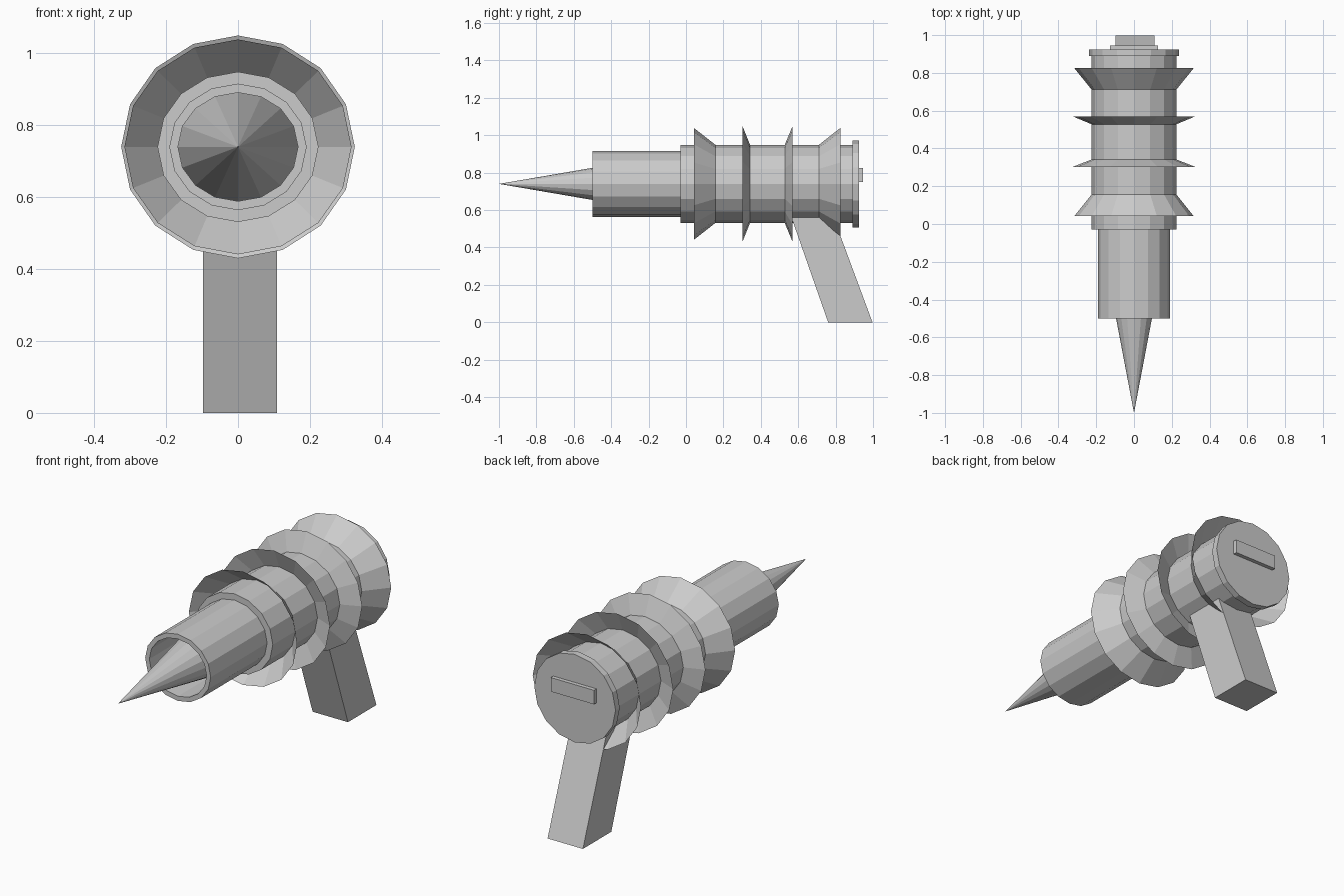
import bpy, bmesh, math

if "Cube" in bpy.data.objects:
    bpy.data.objects.remove(bpy.data.objects["Cube"])

SIDES = 16
AXIS_Z = 0.74


def make_object(name, bm):
    bmesh.ops.recalc_face_normals(bm, faces=bm.faces)
    mesh = bpy.data.meshes.new(name)
    bm.to_mesh(mesh)
    bm.free()
    obj = bpy.data.objects.new(name, mesh)
    bpy.context.collection.objects.link(obj)
    return obj


def lathe(name, profile, cap_start=False, cap_end=False):
    """Slightly oval 16-sided shell along y from (y, radius_x, radius_z) stations."""
    bm = bmesh.new()
    rings = []
    for y, rx, rz in profile:
        ring = []
        for i in range(SIDES):
            a = 2 * math.pi * i / SIDES
            ring.append(bm.verts.new((rx * math.cos(a), y, AXIS_Z + rz * math.sin(a))))
        rings.append(ring)
    for r0, r1 in zip(rings, rings[1:]):
        for i in range(SIDES):
            j = (i + 1) % SIDES
            bm.faces.new((r0[i], r0[j], r1[j], r1[i]))
    if cap_start:
        bm.faces.new(rings[0])
    if cap_end:
        bm.faces.new(rings[-1])
    bmesh.ops.remove_doubles(bm, verts=bm.verts, dist=1e-5)
    return make_object(name, bm)


def side_prism(name, outline, x0, x1):
    """Extrude a (y, z) outline across x."""
    bm = bmesh.new()
    face = bm.faces.new([bm.verts.new((x0, y, z)) for y, z in outline])
    ext = bmesh.ops.extrude_face_region(bm, geom=[face])
    moved = [v for v in ext["geom"] if isinstance(v, bmesh.types.BMVert)]
    bmesh.ops.translate(bm, verts=moved, vec=(x1 - x0, 0, 0))
    return make_object(name, bm)


# Main body and rear end cap
lathe("body", [(-0.03, 0.224, 0.209), (0.90, 0.224, 0.209)], True, True)
lathe("rear_cap", [(0.89, 0.237, 0.232), (0.925, 0.237, 0.232)], True, True)

# Hollow barrel with the pointed emitter inside it
lathe("barrel", [(-0.03, 0.191, 0.176), (-0.50, 0.191, 0.176),
                 (-0.50, 0.167, 0.151), (-0.03, 0.167, 0.151)])
bm = bmesh.new()
base_y, base_rx, base_rz = -0.11, 0.169, 0.153
tip = bm.verts.new((0, -1.0, AXIS_Z))
base = [bm.verts.new((base_rx * math.cos(2 * math.pi * i / SIDES), base_y,
                      AXIS_Z + base_rz * math.sin(2 * math.pi * i / SIDES)))
        for i in range(SIDES)]
for i in range(SIDES):
    bm.faces.new((tip, base[i], base[(i + 1) % SIDES]))
bm.faces.new(base)
make_object("emitter_spike", bm)

# Flared fins: front pair open forwards, rear pair open backwards
for name, rim_y, root_y, rx, rz in (
        ("front_fin", 0.042, 0.157, 0.316, 0.299),
        ("front_mid_fin", 0.302, 0.342, 0.325, 0.31),
        ("rear_mid_fin", 0.570, 0.528, 0.325, 0.31),
        ("rear_fin", 0.825, 0.711, 0.316, 0.299)):
    lathe(name, [(rim_y, rx, rz), (root_y, 0.224, 0.209)])

# Slanted grip and the small bar on the rear cap
side_prism("grip", [(0.76, 0), (0.997, 0), (0.78, 0.585), (0.555, 0.585)], -0.097, 0.109)
side_prism("rear_bar", [(0.92, 0.75), (0.946, 0.75), (0.946, 0.824), (0.92, 0.824)],
           -0.126, 0.126)
